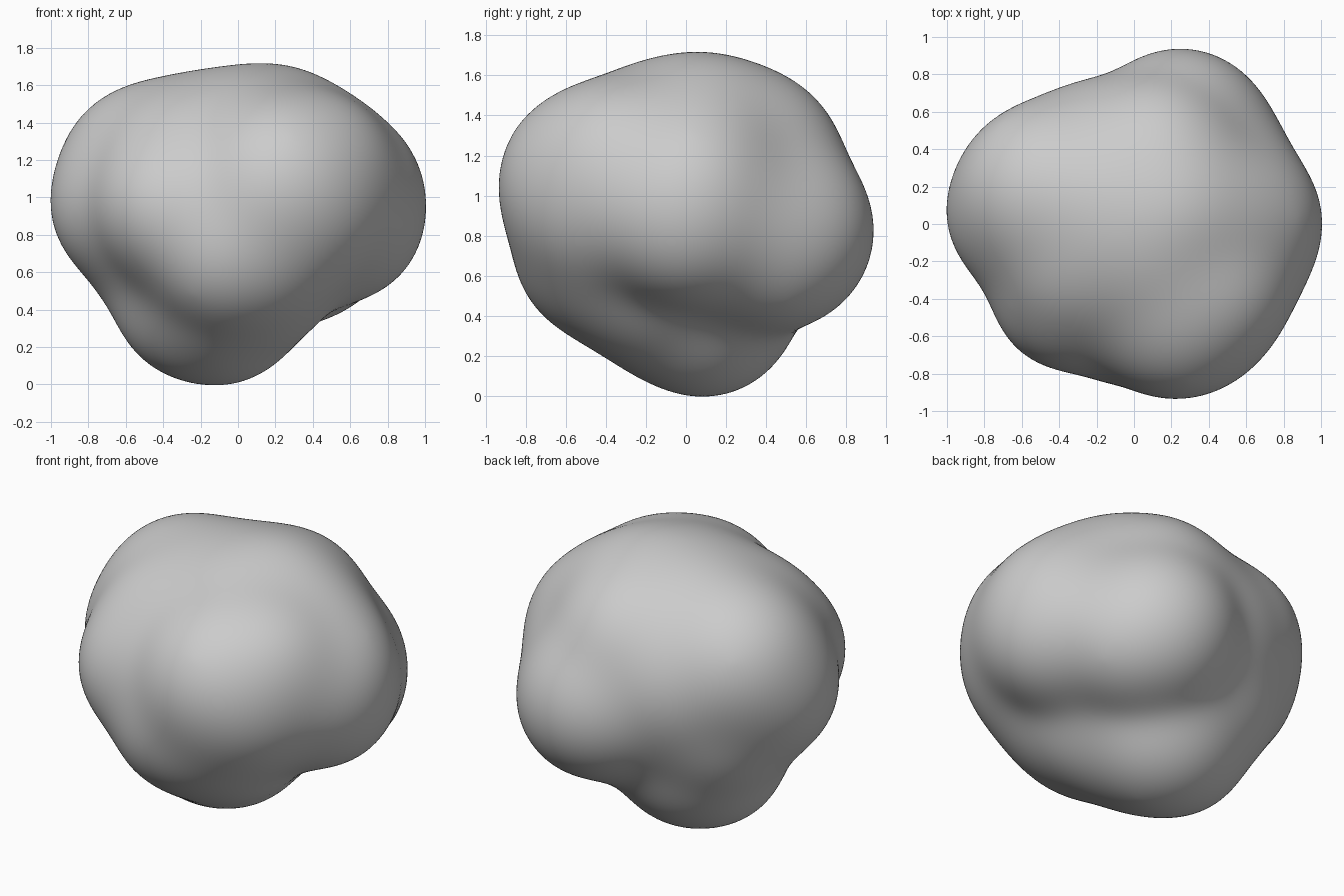
import bpy
import bmesh
import math
from mathutils import Vector

cube = bpy.data.objects.get("Cube")
if cube:
    bpy.data.objects.remove(cube, do_unlink=True)

# Rounded lobes that fuse into the boulder: x, y, z, radius
LOBES = [
    (-.05, .02, .95, .74),     # core
    (-.47, .17, 1.13, .51),    # upper right shoulder
    (-.6, .05, .95, .43),      # right flank
    (-.38, .18, .72, .43),     # right flank, lower half
    (-.35, -.38, .95, .43),    # front right
    (-.3, -.2, 1.13, .44),     # front right, upper half
    (.22, -.455, 1.06, .51),   # front
    (.35, -.4, .95, .45),      # front left
    (.42, -.33, 1.15, .43),    # front left, upper half
    (-.05, -.42, .72, .45),    # lower front
    (.15, -.4, .75, .43),      # lower front, left half
    (.2, .08, 1.25, .47),      # crown
    (.1, -.15, 1.19, .46),     # crown, front half
    (-.2, .12, 1.19, .45),     # crown, right half
    (.12, .33, 1.17, .47),     # upper back
    (-.2, .34, 1, .43),        # back right
    (.25, .48, .82, .495),     # back
    (.38, .42, .72, .37),      # back left, lower half
    (.45, .25, .85, .42),      # back left
    (.42, .05, 1.14, .44),     # upper left shoulder
    (.59, .02, 1.02, .42),     # left flank
    (.59, 0, .85, .41),        # left flank, lower half
    (.57, -.2, .95, .35),      # left flank, front half
    (-.1, .1, .45, .475),      # foot
    (-.28, .08, .42, .38),     # foot, right half
    (-.1, -.12, .5, .4),       # foot, front half
    (.1, -.2, .6, .42),        # foot, front left
]
BLEND = .06
SHRINK = .03
CENTRE = Vector((0, .03, .87))
lobes = [(Vector(lobe[:3]), lobe[3] - SHRINK) for lobe in LOBES]


def is_inside(point):
    """True where the softly merged lobes cover the point."""
    total = sum(math.exp((radius - (point - middle).length) / BLEND)
                for middle, radius in lobes)
    return total > 1


def surface_point(direction):
    """Find the boulder's skin along a ray from its centre."""
    near, far = .4, 1.3
    for _ in range(13):
        middle = (near + far) / 2
        if is_inside(CENTRE + direction * middle):
            near = middle
        else:
            far = middle
    return CENTRE + direction * near


# Boulder: a sphere pushed out to the merged lobes
bm = bmesh.new()
bmesh.ops.create_icosphere(bm, subdivisions=6, radius=1)
for vert in bm.verts:
    vert.co = surface_point(vert.co.normalized())

# Soften the creases
for _ in range(15):
    bmesh.ops.smooth_vert(bm, verts=bm.verts, factor=.5,
                          use_axis_x=True, use_axis_y=True, use_axis_z=True)

mesh = bpy.data.meshes.new("boulder")
bm.to_mesh(mesh)
bm.free()
mesh.shade_smooth()
boulder = bpy.data.objects.new("boulder", mesh)
bpy.context.collection.objects.link(boulder)

# Plain grey stone
stone = bpy.data.materials.new("grey stone")
stone.use_nodes = True
grey = (.6, .6, .6, 1)
stone.diffuse_color = grey
for node in stone.node_tree.nodes:
    if node.type == "BSDF_PRINCIPLED":
        node.inputs["Base Color"].default_value = grey
mesh.materials.append(stone)
